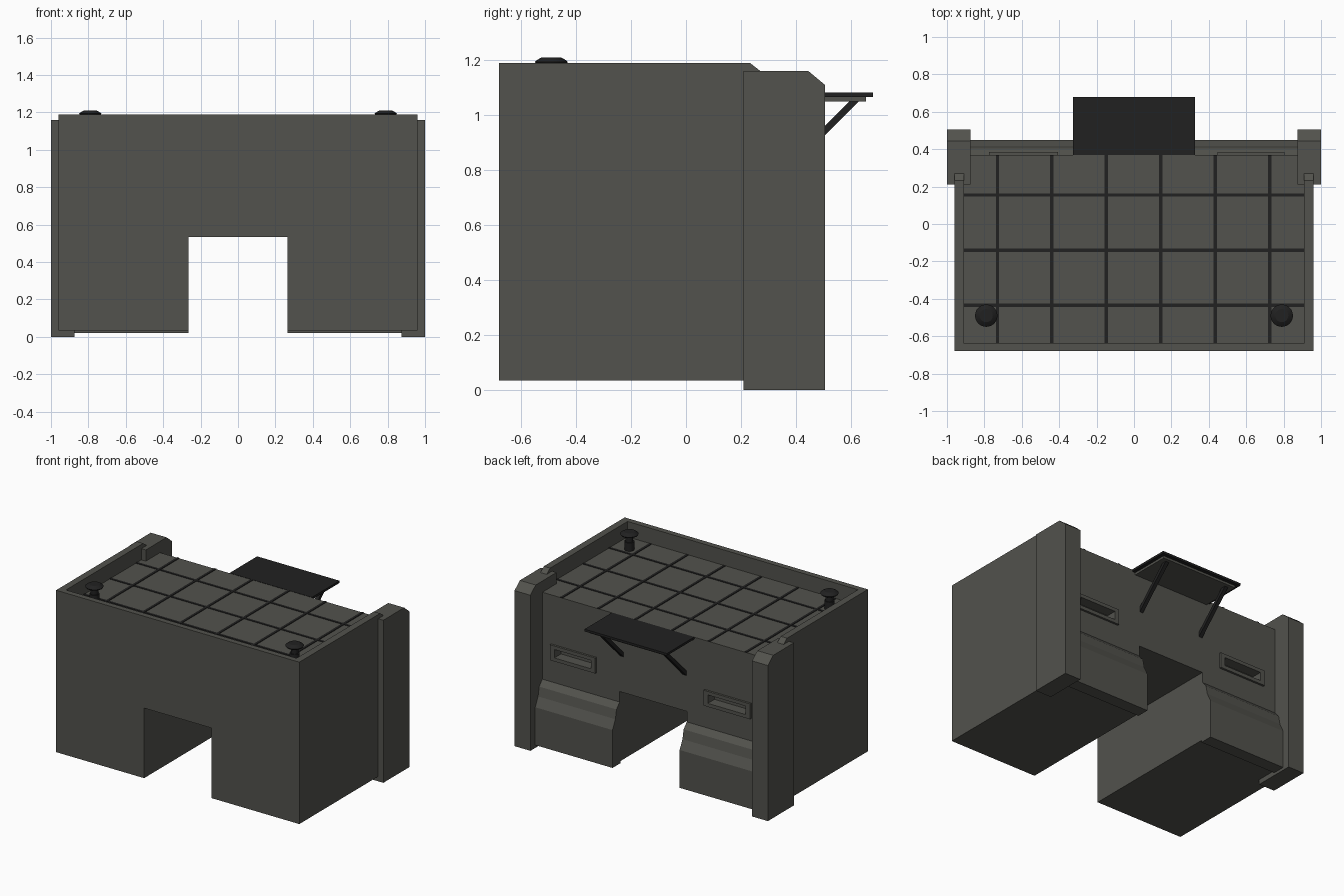
import bpy
import bmesh
from mathutils import Vector

default = bpy.data.objects.get("Cube")
if default:
    bpy.data.objects.remove(default, do_unlink=True)


def make_material(name, colour):
    mat = bpy.data.materials.new(name)
    mat.use_nodes = True
    mat.diffuse_color = colour
    mat.node_tree.nodes["Principled BSDF"].inputs["Base Color"].default_value = colour
    return mat


GREY = make_material("olive grey", (0.085, 0.085, 0.074, 1))
BLACK = make_material("matte black", (0.015, 0.015, 0.015, 1))


def finish(name, bm, mat):
    bmesh.ops.recalc_face_normals(bm, faces=bm.faces)
    mesh = bpy.data.meshes.new(name)
    bm.to_mesh(mesh)
    bm.free()
    mesh.materials.append(mat)
    obj = bpy.data.objects.new(name, mesh)
    bpy.context.scene.collection.objects.link(obj)
    return obj


def prism(name, outline, axis, start, end, mat=GREY):
    """Extrude a 2D outline, (x, z) along y or (y, z) along x."""
    bm = bmesh.new()
    if axis == "x":
        points = [(start, a, b) for a, b in outline]
        step = Vector((end - start, 0, 0))
    else:
        points = [(a, start, b) for a, b in outline]
        step = Vector((0, end - start, 0))
    face = bm.faces.new([bm.verts.new(p) for p in points])
    result = bmesh.ops.extrude_face_region(bm, geom=[face], use_keep_orig=True)
    moved = [v for v in result["geom"] if isinstance(v, bmesh.types.BMVert)]
    bmesh.ops.translate(bm, verts=moved, vec=step)
    return finish(name, bm, mat)


def box(name, xs, ys, zs, mat=GREY):
    outline = [(ys[0], zs[0]), (ys[1], zs[0]), (ys[1], zs[1]), (ys[0], zs[1])]
    return prism(name, outline, "x", xs[0], xs[1], mat)


def cut(obj, cutter):
    cutter.hide_render = True
    mod = obj.modifiers.new("cut", "BOOLEAN")
    mod.operation = "DIFFERENCE"
    mod.solver = "EXACT"
    mod.object = cutter
    bpy.context.view_layer.objects.active = obj
    bpy.ops.object.modifier_apply(modifier=mod.name)
    bpy.data.objects.remove(cutter, do_unlink=True)


FLOOR, RIM, BACK = 1.08, 1.19, 0.37

# Main body with knee opening, sunken worktop and sloped wall ends
half = [(0.265, 0.535), (0.265, 0.035), (0.96, 0.035), (0.96, RIM)]
outline = half + [(-x, z) for x, z in reversed(half)]
body = prism("desk_body", outline, "y", -0.68, BACK)
cut(body, box("tray_cutter", (-0.91, 0.91), (-0.64, 0.6), (FLOOR, 1.4)))
slope = [(0.232, RIM), (0.277, 1.155), (0.6, 1.155), (0.6, 1.4), (0.232, 1.4)]
cut(body, prism("wall_end_cutter", slope, "x", -1.2, 1.2))

# Recessed slots with raised frames on the back
for side, x0, x1 in (("right", -0.775, -0.407), ("left", 0.447, 0.805)):
    opening = ((x0 + 0.035, x1 - 0.035), (0.31, 0.5), (0.645, 0.705))
    frame = box(side + "_slot_frame", (x0, x1), (BACK - 0.005, BACK + 0.015), (0.62, 0.73))
    for target in (body, frame):
        cut(target, box("slot_cutter", *opening))

# Corner pillars and stepped lower cabinets
pillar = [(0.21, 0), (0.505, 0), (0.505, 1.11), (0.445, 1.16), (0.21, 1.16)]
cabinet = [(0.36, 0.02), (0.45, 0.02), (0.45, 0.29), (0.418, 0.355),
           (0.405, 0.42), (BACK, 0.46), (0.36, 0.46)]
for side, s in (("right", -1), ("left", 1)):
    prism(side + "_pillar", pillar, "x", s * 0.875, s)
    prism(side + "_back_cabinet", cabinet, "x", s * 0.265, s * 0.88)

# Worktop grid strips
for i in range(6):
    x = -0.73 + i * 0.291
    box(f"grid_strip_long_{i + 1}", (x - 0.009, x + 0.009), (-0.635, BACK),
        (FLOOR - 0.003, FLOOR + 0.004), BLACK)
for i in range(3):
    y = -0.435 + i * 0.295
    box(f"grid_strip_cross_{i + 1}", (-0.91, 0.91), (y - 0.009, y + 0.009),
        (FLOOR - 0.003, FLOOR + 0.003), BLACK)

# Rear shelf with diagonal brackets
box("shelf_top", (-0.325, 0.325), (BACK, 0.68), (1.066, 1.082), BLACK)
box("shelf_underlay", (-0.3, 0.3), (BACK, 0.655), (1.05, 1.066))
brace = [(BACK, 0.79), (BACK, 0.825), (0.595, 1.05), (0.63, 1.05)]
for side, s in (("right", -1), ("left", 1)):
    prism(side + "_shelf_bracket", brace, "x", s * 0.235, s * 0.262, BLACK)


# Mushroom posts: spin a half profile round the post axis
def lathe(name, profile, centre, mat, steps=24):
    bm = bmesh.new()
    verts = [bm.verts.new((centre[0] + r, centre[1], z)) for r, z in profile]
    edges = [bm.edges.new(pair) for pair in zip(verts, verts[1:])]
    bmesh.ops.spin(bm, geom=verts + edges, cent=(centre[0], centre[1], 0),
                   axis=(0, 0, 1), angle=6.283185, steps=steps)
    bmesh.ops.remove_doubles(bm, verts=bm.verts, dist=0.0001)
    obj = finish(name, bm, mat)
    bpy.ops.object.select_all(action="DESELECT")
    obj.select_set(True)
    bpy.context.view_layer.objects.active = obj
    bpy.ops.object.shade_smooth_by_angle()
    return obj


post = [(0, FLOOR), (0.032, FLOOR), (0.032, 1.14), (0.025, 1.14), (0.025, 1.175),
        (0.055, 1.185), (0.06, 1.193), (0.052, 1.2), (0.035, 1.21), (0, 1.21)]
for side, s in (("right", -1), ("left", 1)):
    lathe(side + "_post", post, (s * 0.79, -0.49), BLACK)
